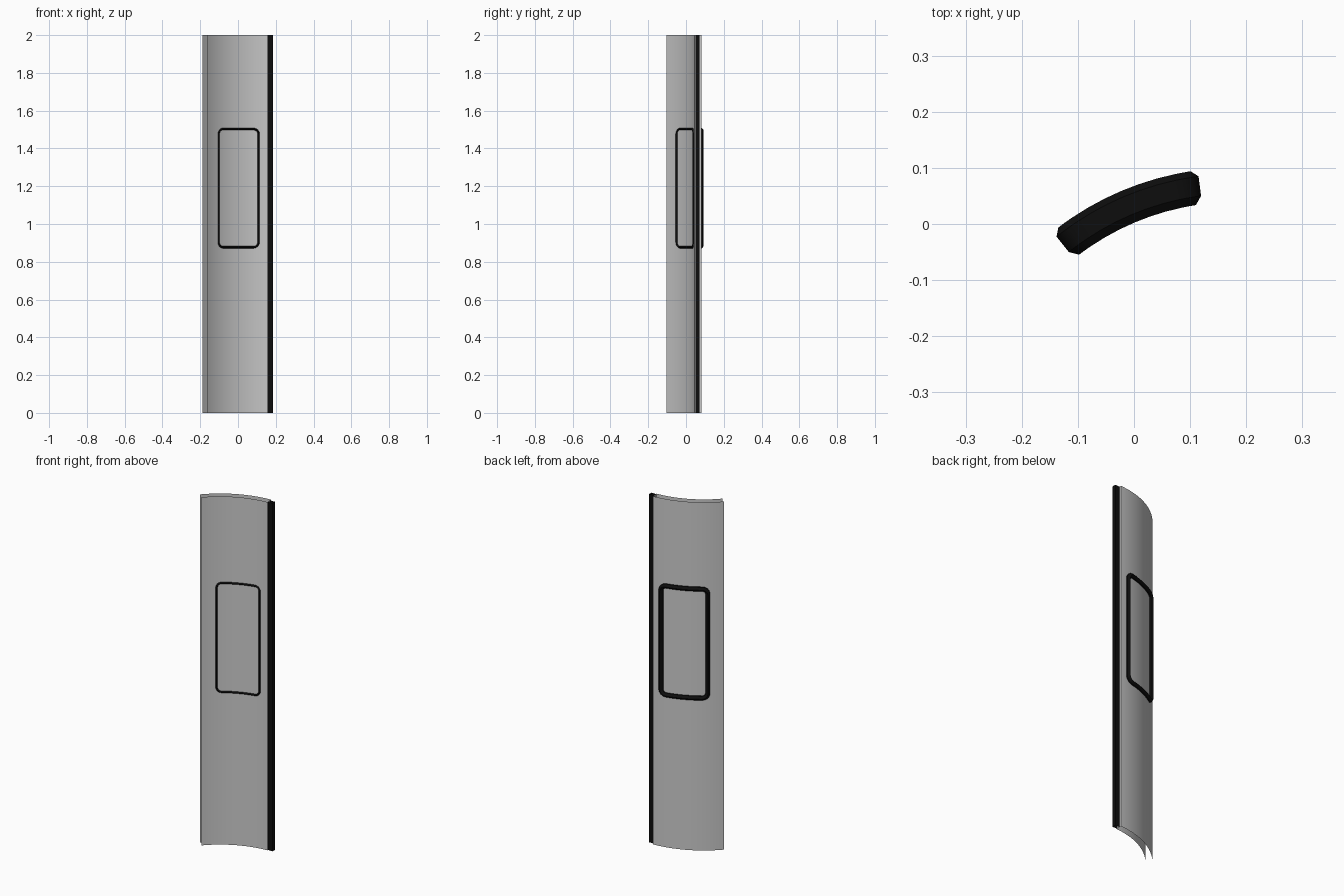
import bpy, bmesh
from math import sin, cos, pi, radians

if "Cube" in bpy.data.objects:
    bpy.data.objects.remove(bpy.data.objects["Cube"])

CX, CY = 0.18, -0.42          # axis of the curved door
HEIGHT = 2.0


def polar(r, a):
    """Point on the door's arc, angle in radians measured left from +y."""
    return CX - r * sin(a), CY + r * cos(a)


def make_object(name, bm, mat=None, smooth=30):
    mesh = bpy.data.meshes.new(name)
    bm.to_mesh(mesh)
    bm.free()
    obj = bpy.data.objects.new(name, mesh)
    bpy.context.collection.objects.link(obj)
    if mat:
        mesh.materials.append(mat)
    bpy.ops.object.select_all(action='DESELECT')
    obj.select_set(True)
    bpy.context.view_layer.objects.active = obj
    bpy.ops.object.shade_smooth_by_angle(angle=radians(smooth))
    return obj


def extrude_profile(name, points, mat=None):
    """Upright open sheet from a 2D plan profile."""
    bm = bmesh.new()
    low = [bm.verts.new((x, y, 0)) for x, y in points]
    top = [bm.verts.new((x, y, HEIGHT)) for x, y in points]
    for i in range(len(points) - 1):
        bm.faces.new((low[i], low[i + 1], top[i + 1], top[i]))
    return make_object(name, bm, mat)


rubber = bpy.data.materials.new("black_rubber")
rubber.diffuse_color = (0.004, 0.004, 0.004, 1)
rubber.use_nodes = True
rubber.node_tree.nodes["Principled BSDF"].inputs["Base Color"].default_value = rubber.diffuse_color

# Door leaf: front skin, closing edge and back skin, open elsewhere
N = 20
angles = [radians(47 + (3 - 47) * i / N) for i in range(N + 1)]
front = [polar(0.466, a) for a in angles]
back = [polar(0.502, a) for a in reversed(angles)]
extrude_profile("door_leaf", front + back)

# Rubber seal on the closing edge
extrude_profile("edge_seal", [(0.154, 0.05), (0.184, 0.05),
                              (0.184, 0.071), (0.154, 0.071)], rubber)

# Window gasket: hexagonal section swept round a rounded rectangle,
# wrapped onto the door's arc and passing through both skins
R_MID, A_MID, Z_MID = 0.49, radians(23), 1.19
HALF_W, HALF_H, CORNER, WIDTH = 0.134, 0.325, 0.04, 0.024
section = [(0, 0.474), (WIDTH / 2, 0.459), (WIDTH, 0.474),
           (WIDTH, 0.509), (WIDTH / 2, 0.52), (0, 0.509)]


def outline(inset):
    """Rounded rectangle with extra points along the top and bottom."""
    pts = []
    r = CORNER - inset
    for k, (sx, sz) in enumerate([(1, 1), (-1, 1), (-1, -1), (1, -1)]):
        cx, cz = sx * (HALF_W - CORNER), sz * (HALF_H - CORNER)
        for j in range(5):
            t = (k + j / 4) * pi / 2
            pts.append((cx + r * cos(t), cz + r * sin(t)))
        if k in (0, 2):
            pts += [(cx * (1 - j / 3), cz + sz * r) for j in range(1, 6)]
    return pts


bm = bmesh.new()
loops = []
for inset, radius in section:
    loop = []
    for u, v in outline(inset):
        x, y = polar(radius, A_MID - u / R_MID)
        loop.append(bm.verts.new((x, y, Z_MID + v)))
    loops.append(loop)
for s in range(len(loops)):
    a, b = loops[s], loops[(s + 1) % len(loops)]
    for i in range(len(a)):
        j = (i + 1) % len(a)
        bm.faces.new((a[i], a[j], b[j], b[i]))
bmesh.ops.recalc_face_normals(bm, faces=bm.faces)
make_object("window_gasket", bm, rubber, 25)
